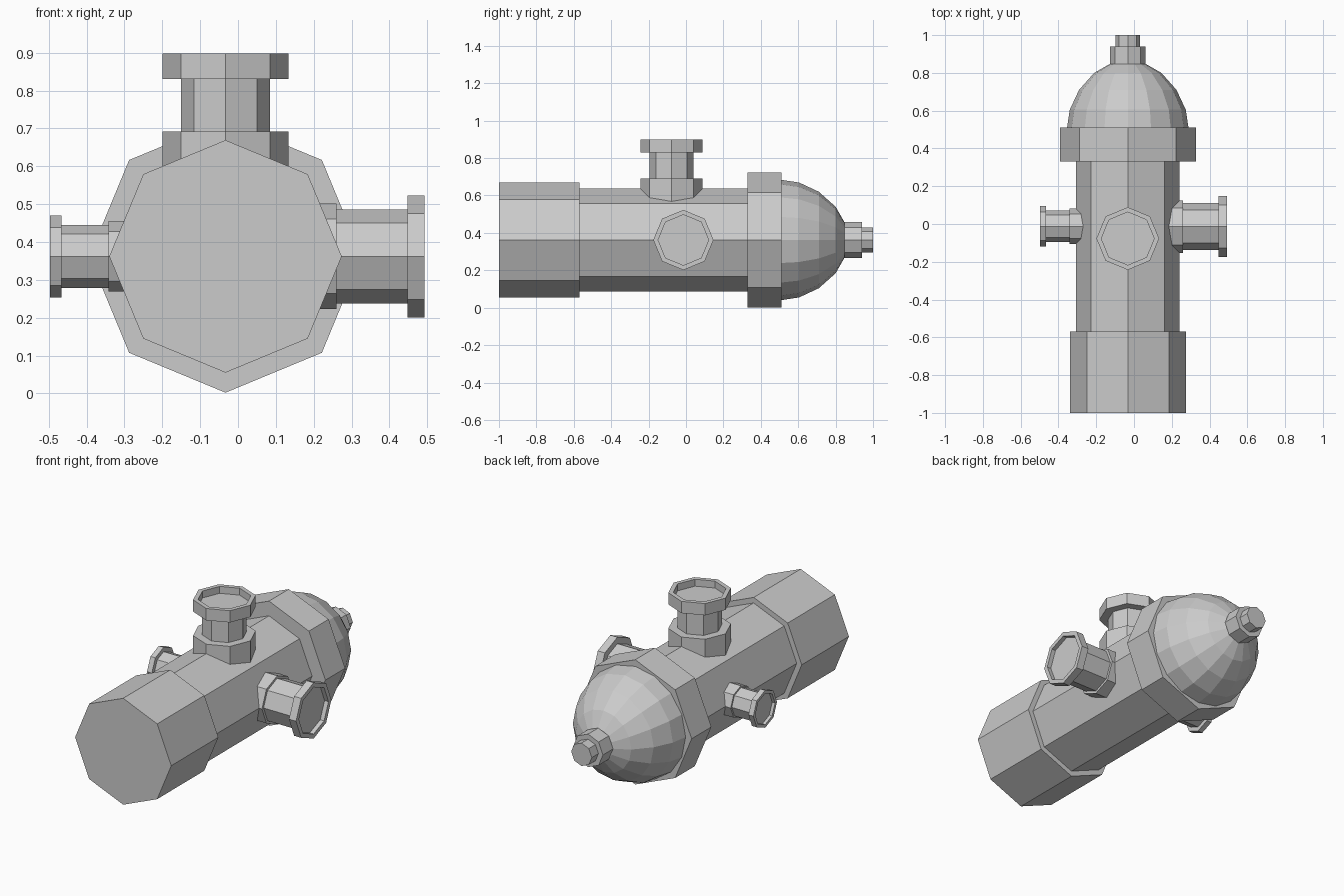
import bpy, bmesh
from math import cos, sin, pi
from mathutils import Vector

if "Cube" in bpy.data.objects:
    bpy.data.objects.remove(bpy.data.objects["Cube"])

CX, CZ = -0.033, 0.362  # main axis of the lying body


def lathe(name, profile, origin, axis, sides=8):
    """Spin (distance, radius) pairs about an axis and cap both ends."""
    axis = Vector(axis)
    u = Vector((0, 0, 1)) if abs(axis.z) < 0.5 else Vector((1, 0, 0))
    v = axis.cross(u)
    bm = bmesh.new()
    rings = []
    for t, r in profile:
        rings.append([bm.verts.new(Vector(origin) + axis * t
                      + (u * cos(2 * pi * i / sides) + v * sin(2 * pi * i / sides)) * r)
                      for i in range(sides)])
    for a, b in zip(rings, rings[1:]):
        for i in range(sides):
            j = (i + 1) % sides
            bm.faces.new((a[i], a[j], b[j], b[i]))
    bm.faces.new(rings[0][::-1])
    bm.faces.new(rings[-1])
    bmesh.ops.recalc_face_normals(bm, faces=bm.faces)
    mesh = bpy.data.meshes.new(name)
    bm.to_mesh(mesh)
    bm.free()
    obj = bpy.data.objects.new(name, mesh)
    bpy.context.collection.objects.link(obj)
    return obj


def outlet(name, origin, axis, start, collar, neck, flange, recess):
    """Collar, neck and hollow end flange; each given as (end, radius)."""
    (c, cr), (n, nr), (f, fr), (d, dr) = collar, neck, flange, recess
    lathe(name, [(start, cr), (c, cr), (c, nr), (n, nr), (n, fr), (f, fr),
                 (f, dr), (f - d, dr)], origin, axis)


MAIN, Y = (CX, 0, CZ), (0, 1, 0)

# Barrel: wide foot, body and shoulder flange
lathe("barrel", [(-1, 0.307), (-0.57, 0.307), (-0.57, 0.275), (0.33, 0.275),
                 (0.33, 0.36), (0.51, 0.36)], MAIN, Y)

# Domed cap
lathe("dome", [(0.5, 0.323), (0.605, 0.307), (0.71, 0.258), (0.80, 0.178),
               (0.848, 0.094)], MAIN, Y, 16)

# Stepped nut at the tip
lathe("tip_nut", [(0.83, 0.095), (0.94, 0.095), (0.94, 0.066), (1.0, 0.066)], MAIN, Y)

# Three outlets
outlet("top_outlet", (CX, -0.077, 0), (0, 0, 1), 0.52,
       (0.692, 0.166), (0.83, 0.118), (0.898, 0.166), (0.04, 0.14))
outlet("right_outlet", (0, -0.014, CZ), (1, 0, 0), 0.15,
       (0.26, 0.139), (0.448, 0.124), (0.493, 0.161), (0.025, 0.135))
outlet("left_outlet", (0, -0.012, CZ), (-1, 0, 0), 0.24,
       (0.342, 0.093), (0.466, 0.083), (0.497, 0.108), (0.018, 0.09))
